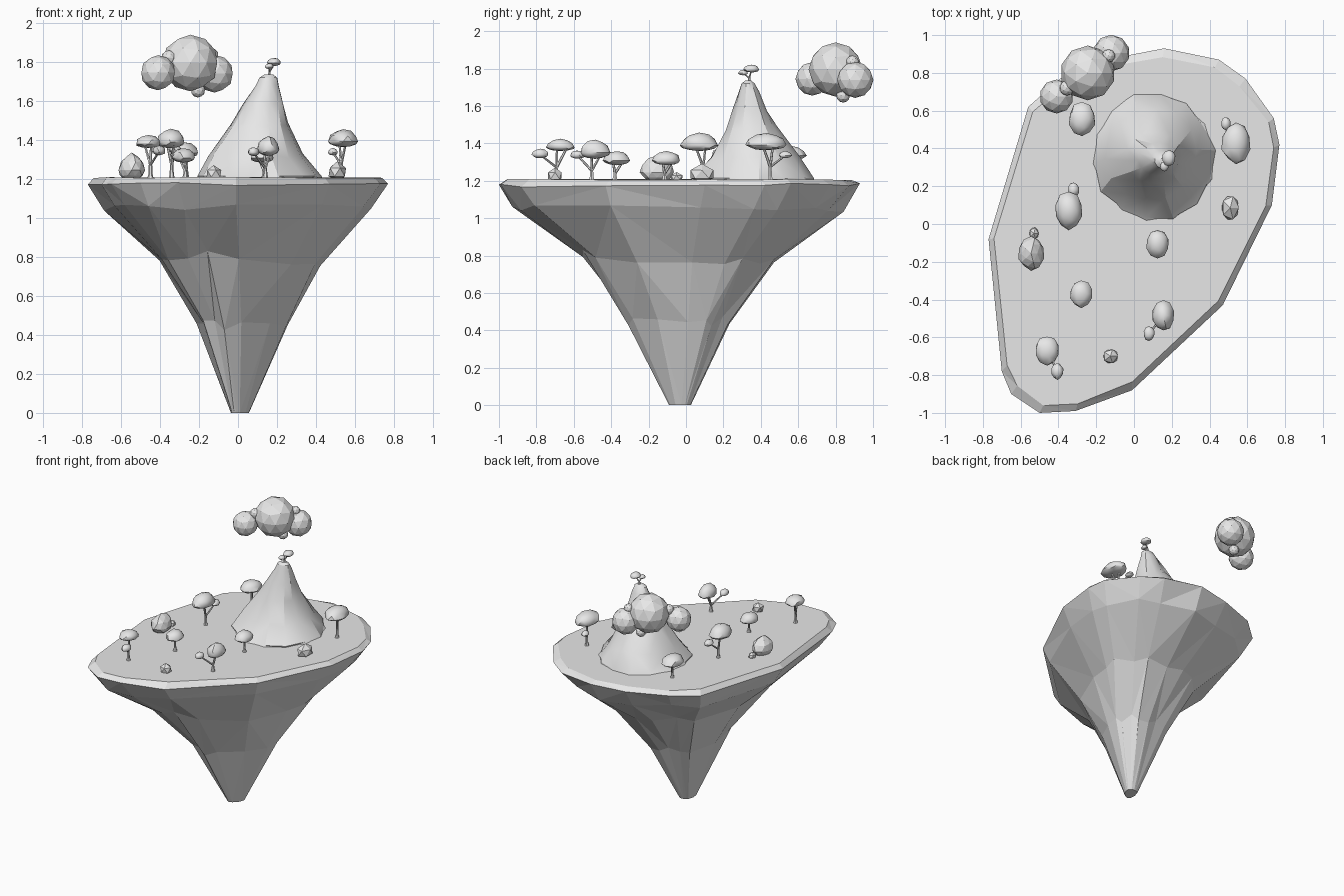
import bpy, bmesh, math, random
from mathutils import Vector

if "Cube" in bpy.data.objects:
    bpy.data.objects.remove(bpy.data.objects["Cube"])

random.seed(4)
grey = bpy.data.materials.new("stone grey")
grey.diffuse_color = (0.8, 0.8, 0.8, 1)
grey.use_nodes = True
grey.node_tree.nodes["Principled BSDF"].inputs["Base Color"].default_value = grey.diffuse_color


def finish(bm, name, smooth=None):
    bmesh.ops.recalc_face_normals(bm, faces=bm.faces)
    me = bpy.data.meshes.new(name)
    bm.to_mesh(me)
    bm.free()
    me.materials.append(grey)
    ob = bpy.data.objects.new(name, me)
    bpy.context.collection.objects.link(ob)
    if smooth:
        bpy.ops.object.select_all(action='DESELECT')
        ob.select_set(True)
        bpy.context.view_layer.objects.active = ob
        bpy.ops.object.shade_smooth_by_angle(angle=math.radians(smooth))
    return ob


def loft(bm, rings):
    """Join rings of points with quads and cap both ends."""
    vs = [[bm.verts.new(p) for p in r] for r in rings]
    n = len(vs[0])
    for a, b in zip(vs, vs[1:]):
        for i in range(n):
            j = (i + 1) % n
            bm.faces.new((a[i], a[j], b[j], b[i]))
    bm.faces.new(vs[0])
    bm.faces.new(vs[-1])


def blob(bm, c, r, sub=2, jit=0.0, under=1.0):
    """Faceted ellipsoid; under < 1 flattens its lower half."""
    res = bmesh.ops.create_icosphere(bm, subdivisions=sub, radius=1)
    for v in res['verts']:
        p = v.co * (1 + random.uniform(-jit, jit))
        if p.z < 0:
            p.z *= under
        v.co = Vector((c[0] + p.x * r[0], c[1] + p.y * r[1], c[2] + p.z * r[2]))


def limb(bm, a, b, r0, r1, n=6):
    """Tapered stick from a to b."""
    a, b = Vector(a), Vector(b)
    q = (b - a).to_track_quat('Z', 'Y')
    loft(bm, [[p + q @ Vector((r * math.cos(k * math.tau / n), r * math.sin(k * math.tau / n), 0))
               for k in range(n)] for p, r in ((a, r0), (b, r1))])


# Island: one outline scaled down to a blunt tip
outline = [(.16, .93), (.45, .87), (.59, .77), (.74, .56), (.77, .42), (.73, .10),
           (.47, -.43), (-.01, -.88), (-.31, -.99), (-.50, -1.0), (-.65, -.90),
           (-.70, -.78), (-.77, -.08), (-.56, .62), (-.39, .77), (-.10, .88)]
# z, scale, centre x, centre y, height jitter, scale jitter
levels = [(1.207, .955, 0, 0, .003, .01), (1.178, 1, 0, 0, .012, 0),
          (1.05, .90, 0, -.01, .02, .02), (.79, .55, .01, -.02, .04, .025),
          (.45, .29, .02, -.02, .03, .02), (0, .06, .01, -.03, 0, 0)]
rings = []
for z, s, cx, cy, jz, js in levels:
    ring = []
    for x, y in outline:
        k = s + random.uniform(-js, js)
        ring.append((cx + x * k, cy + y * k, z + random.uniform(-jz, jz)))
    rings.append(ring)
bm = bmesh.new()
loft(bm, rings)
bmesh.ops.triangulate(bm, faces=[f for f in bm.faces if len(f.verts) == 4])
finish(bm, "island_rock")

# Mountain: stacked rings, z, centre x, centre y, radius x, radius y
bm = bmesh.new()
rings = []
for z, cx, cy, rx, ry in [(1.19, .105, .355, .335, .355), (1.215, .105, .355, .315, .335),
                          (1.32, .09, .37, .245, .245), (1.48, .11, .35, .15, .14),
                          (1.58, .13, .345, .105, .09), (1.68, .15, .338, .06, .052),
                          (1.72, .155, .333, .045, .036), (1.735, .158, .333, .022, .018)]:
    ring = []
    for k in range(14):
        a = k * math.tau / 14 + .1
        j = 1 + random.uniform(-.05, .05)
        ring.append((cx + rx * j * math.cos(a), cy + ry * j * math.sin(a),
                     z + (random.uniform(-.015, .015) if 1.25 < z < 1.65 else 0)))
    rings.append(ring)
loft(bm, rings)
bmesh.ops.triangulate(bm, faces=bm.faces[:])
finish(bm, "mountain", 25)

# Cloud: a cluster of faceted puffs
bm = bmesh.new()
for x, y, z, r in [(-.245, .80, 1.795, .145), (-.41, .675, 1.745, .09), (-.12, .905, 1.74, .097),
                   (-.355, .72, 1.82, .04), (-.205, .84, 1.655, .037), (-.135, .89, 1.835, .035)]:
    blob(bm, (x, y, z), (r, r, r))
finish(bm, "cloud")

# Trees: canopy x, y, bottom, top, radius x, radius y, then side canopy x, y, z, radius
trees = [(-.275, .555, 1.31, 1.39, .07, .09, None),
         (.54, .43, 1.365, 1.455, .077, .108, (.487, .53, 1.335, .03)),
         (-.345, .07, 1.36, 1.455, .075, .1, (-.32, .18, 1.345, .035)),
         (.125, -.105, 1.285, 1.36, .06, .075, None),
         (-.28, -.37, 1.285, 1.36, .06, .072, None),
         (.155, -.485, 1.32, 1.42, .057, .08, (.08, -.58, 1.335, .035)),
         (-.46, -.67, 1.36, 1.425, .065, .078, (-.405, -.78, 1.34, .038))]
for i, (x, y, z0, z1, rx, ry, side) in enumerate(trees):
    zc = z0 + (z1 - z0) * .3
    bm = bmesh.new()
    blob(bm, (x, y, zc), (rx, ry, z1 - zc), jit=.06, under=.45)
    if side:
        blob(bm, side[:3], (side[3] * .85, side[3] * 1.15, side[3] * .8), jit=.08, under=.6)
    finish(bm, f"tree_canopy_{i}", 35)
    bm = bmesh.new()
    bx, by = (x + (side[0] - x) * .2, y + (side[1] - y) * .2) if side else (x + .01, y - .01)
    fork = (bx, by, 1.2 + (z0 - 1.2) * .45)
    limb(bm, (bx, by, 1.19), (bx, by, 1.225), .019, .011)
    limb(bm, (bx, by, 1.22), fork, .011, .009)
    limb(bm, fork, (x - .02, y + .035, zc), .008, .006)
    limb(bm, fork, (x + .015, y - .02, zc), .008, .006)
    if side:
        limb(bm, fork, side[:3], .007, .005)
    finish(bm, f"tree_trunk_{i}", 35)

# Small tree on the summit
bm = bmesh.new()
blob(bm, (.185, .35, 1.795), (.036, .042, .026), jit=.06, under=.6)
blob(bm, (.16, .305, 1.775), (.022, .026, .018), jit=.06, under=.6)
finish(bm, "summit_tree_canopy", 35)
bm = bmesh.new()
limb(bm, (.158, .338, 1.72), (.162, .338, 1.755), .009, .006)
limb(bm, (.162, .338, 1.75), (.185, .35, 1.79), .005, .004)
limb(bm, (.162, .338, 1.75), (.16, .305, 1.775), .005, .004)
finish(bm, "summit_tree_trunk", 35)

# Boulders: x, y, radius x, radius y, top
for i, (x, y, rx, ry, top) in enumerate([(.51, .085, .052, .072, 1.29), (-.545, -.155, .068, .088, 1.33),
                                         (-.53, -.05, .028, .034, 1.245), (-.125, -.7, .043, .042, 1.27)]):
    bm = bmesh.new()
    zc = 1.2 + (top - 1.2) * .35
    blob(bm, (x, y, zc), (rx, ry, top - zc), sub=2 if rx > .06 else 1, jit=.07, under=.7)
    finish(bm, f"boulder_{i}")
